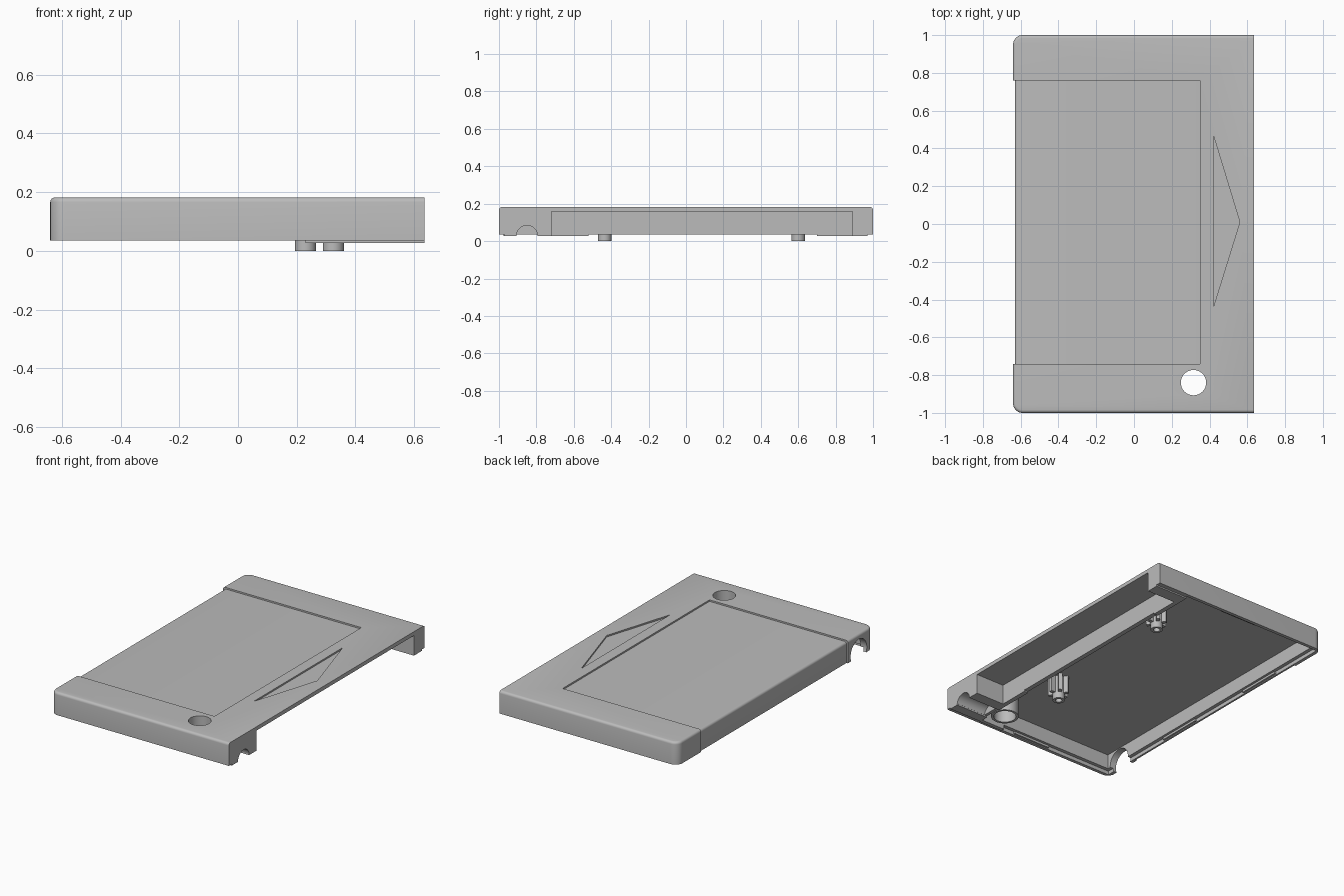
import bpy, bmesh, math
from mathutils import Matrix, Vector

cube = bpy.data.objects.get("Cube")
if cube:
    bpy.data.objects.remove(cube, do_unlink=True)

grey = bpy.data.materials.new("plain_grey")
grey.use_nodes = True
grey.diffuse_color = (0.5, 0.5, 0.5, 1)
grey.node_tree.nodes["Principled BSDF"].inputs["Base Color"].default_value = (0.5, 0.5, 0.5, 1)


def finish(name, bm):
    bmesh.ops.recalc_face_normals(bm, faces=bm.faces)
    mesh = bpy.data.meshes.new(name)
    bm.to_mesh(mesh)
    bm.free()
    mesh.materials.append(grey)
    ob = bpy.data.objects.new(name, mesh)
    bpy.context.collection.objects.link(ob)
    return ob


def add_box(bm, x, y, z):
    mid = Vector([(r[0] + r[1]) / 2 for r in (x, y, z)])
    size = [r[1] - r[0] for r in (x, y, z)]
    mat = Matrix.Translation(mid) @ Matrix.Diagonal((*size, 1))
    return bmesh.ops.create_cube(bm, size=1, matrix=mat)["verts"]


def box(name, x, y, z):
    bm = bmesh.new()
    add_box(bm, x, y, z)
    return finish(name, bm)


def cylinder(name, center, radius, length, axis="Z", sides=40):
    bm = bmesh.new()
    turn = Matrix.Rotation(math.pi / 2, 4, "Y") if axis == "X" else Matrix()
    bmesh.ops.create_cone(bm, cap_ends=True, segments=sides, radius1=radius, radius2=radius,
                          depth=length, matrix=Matrix.Translation(center) @ turn)
    return finish(name, bm)


def prism(name, points, offset):
    bm = bmesh.new()
    face = bm.faces.new([bm.verts.new(p) for p in points])
    new = bmesh.ops.extrude_face_region(bm, geom=[face])["geom"]
    bmesh.ops.translate(bm, vec=offset, verts=[v for v in new if isinstance(v, bmesh.types.BMVert)])
    return finish(name, bm)


def cut(ob, *cutters):
    bpy.context.view_layer.objects.active = ob
    for tool in cutters:
        tool.hide_render = True
        mod = ob.modifiers.new("cut", "BOOLEAN")
        mod.operation, mod.solver, mod.object = "DIFFERENCE", "EXACT", tool
        bpy.ops.object.modifier_apply(modifier=mod.name)
        bpy.data.objects.remove(tool, do_unlink=True)


def smooth(ob):
    bpy.ops.object.select_all(action="DESELECT")
    ob.select_set(True)
    bpy.context.view_layer.objects.active = ob
    bpy.ops.object.shade_smooth_by_angle(angle=math.radians(35))


# Shell: rounded on three sides, square on the open side
LEFT, RIGHT, BASE, TOP = -0.64, 0.635, 0.036, 0.182
bm = bmesh.new()
add_box(bm, (LEFT, RIGHT), (-1, 1), (BASE, TOP))
corners = [e for e in bm.edges if all(v.co.x < 0 for v in e.verts)
           and abs(e.verts[0].co.z - e.verts[1].co.z) > 0.1]
bmesh.ops.bevel(bm, geom=corners, offset=0.05, segments=8, profile=0.5, affect="EDGES")
rim = [e for e in bm.edges if all(v.co.z > TOP - 0.001 for v in e.verts)
       and not all(v.co.x > RIGHT - 0.001 for v in e.verts)]
bmesh.ops.bevel(bm, geom=rim, offset=0.016, segments=4, profile=0.5, affect="EDGES")
shell = finish("shell", bm)

# Hollow inside with a stepped rim, and the side pocket
cut(shell,
    box("cavity", (-0.595, 0.40), (-0.955, 0.955), (-0.1, 0.155)),
    box("rim_step", (-0.618, 0.40), (-0.978, 0.978), (-0.1, 0.06)),
    box("pocket", (0.43, 0.8), (-0.72, 0.89), (-0.1, 0.157)))

# Label recess wrapping over the rounded left edge
arc = [(-0.614 - 0.016 * math.sin(a), 0.156 + 0.016 * math.cos(a))
       for a in (i * math.pi / 10 for i in range(6))]
section = [(0.35, 0.3), (0.35, 0.172)] + arc + [(-0.63, -0.1), (-0.8, -0.1), (-0.8, 0.3)]
cut(shell, prism("label_recess", [(x, -0.74, z) for x, z in section], (0, 1.5, 0)))

# Arrow recess, round window and cable openings
arrow = [(0.42, 0.47, 0.172), (0.42, -0.44, 0.172), (0.56, 0.01, 0.172)]
cut(shell,
    prism("arrow_recess", arrow, (0, 0, 0.1)),
    cylinder("window", (0.315, -0.84, 0.1), 0.067, 0.5),
    cylinder("left_opening", (LEFT, -0.85, 0.067), 0.083, 0.2, "X"),
    cylinder("right_channel", (0.54, -0.85, 0.027), 0.057, 0.24, "X"))
smooth(shell)

# Tube around the window
tube = cylinder("window_tube", (0.315, -0.84, 0.1), 0.083, 0.13)
cut(tube, cylinder("tube_bore", (0.315, -0.84, 0.1), 0.067, 0.5))
smooth(tube)

# Low locating lips below the rim
lips = [((0.40, RIGHT), (-0.97, -0.907)), ((0.40, RIGHT), (-0.793, -0.72)),
        ((0.40, 0.43), (-0.72, -0.52)), ((0.40, 0.43), (0.70, 0.89)),
        ((0.40, RIGHT), (0.89, 0.97)), ((0.23, 0.40), (-0.975, -0.95))]
for i, (x, y) in enumerate(lips):
    box(f"locating_lip_{i + 1}", x, y, (0.027, 0.062 if i == 5 else 0.04))

# Snap ridges along the inner walls
for i, (a, b) in enumerate([(-0.45, -0.15), (0.3, 0.6)]):
    box(f"left_snap_ridge_{i + 1}", (-0.62, -0.606), (a, b), (0.042, 0.056))
for i, side in enumerate((-1, 1)):
    y = sorted((side * 0.966, side * 0.98))
    box(f"end_snap_ridge_{i + 1}", (-0.14, 0.13), y, (0.042, 0.056))

# Screw posts with radiating fins
for i, (x, y) in enumerate([(0.23, -0.435), (0.325, 0.6)]):
    post = cylinder(f"screw_post_{i + 1}", (x, y, 0.08), 0.036, 0.16, sides=32)
    cut(post, cylinder("post_bore", (x, y, 0), 0.02, 0.16, sides=24))
    smooth(post)
    bm = bmesh.new()
    for k in range(6):
        verts = add_box(bm, (0.03, 0.064), (-0.011, 0.011), (0.042, 0.16))
        turn = Matrix.Translation((x, y, 0)) @ Matrix.Rotation(k * math.pi / 3, 4, "Z")
        bmesh.ops.transform(bm, matrix=turn, verts=verts)
    finish(f"post_fins_{i + 1}", bm)
